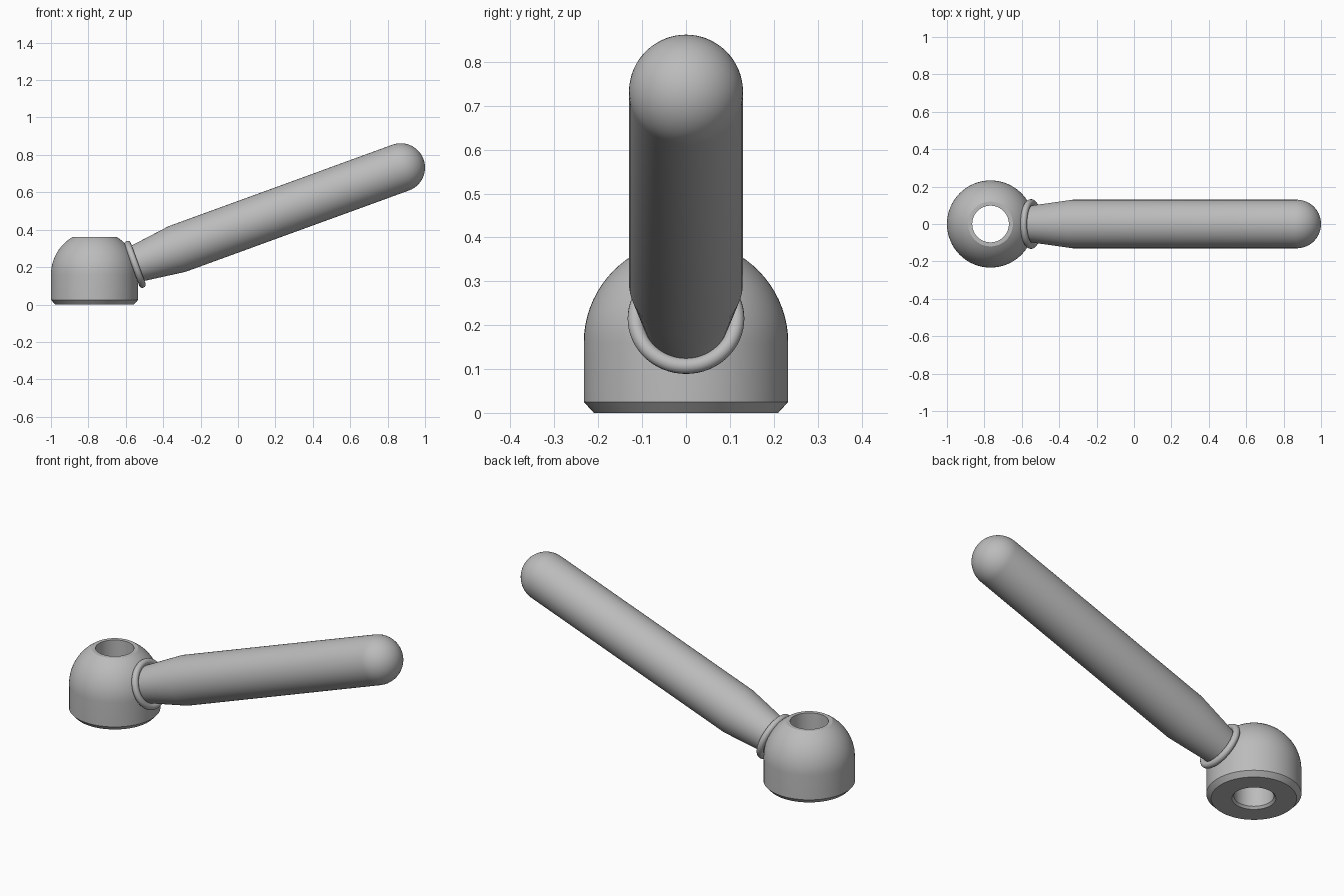
import bpy, bmesh, math
from mathutils import Matrix, Vector

if "Cube" in bpy.data.objects:
    bpy.data.objects.remove(bpy.data.objects["Cube"])

metal = bpy.data.materials.new("grey metal")
metal.diffuse_color = (0.5, 0.5, 0.5, 1)
metal.use_nodes = True
metal.node_tree.nodes["Principled BSDF"].inputs["Base Color"].default_value = metal.diffuse_color


def arc(radius, height, start, end, steps):
    """Points (radius, height) on an arc centred on the spin axis, angles in degrees."""
    angles = [math.radians(start + (end - start) * i / steps) for i in range(steps + 1)]
    return [(radius * math.cos(a), height + radius * math.sin(a)) for a in angles]


def lathe(name, profile, matrix, closed=False, sides=64):
    """Spin a (radius, height) profile around local z, then place it."""
    bm = bmesh.new()
    verts = [bm.verts.new((r, 0, h)) for r, h in profile]
    edges = [bm.edges.new(p) for p in zip(verts, verts[1:])]
    if closed:
        edges.append(bm.edges.new((verts[-1], verts[0])))
    bmesh.ops.spin(bm, geom=verts + edges, axis=(0, 0, 1), cent=(0, 0, 0),
                   angle=math.tau, steps=sides)
    bmesh.ops.remove_doubles(bm, verts=bm.verts, dist=1e-5)
    bmesh.ops.recalc_face_normals(bm, faces=bm.faces)
    mesh = bpy.data.meshes.new(name)
    bm.to_mesh(mesh)
    bm.free()
    obj = bpy.data.objects.new(name, mesh)
    obj.matrix_world = matrix
    mesh.materials.append(metal)
    bpy.context.collection.objects.link(obj)
    bpy.ops.object.select_all(action='DESELECT')
    obj.select_set(True)
    bpy.context.view_layer.objects.active = obj
    bpy.ops.object.shade_smooth_by_angle(angle=math.radians(25))
    return obj


# Domed hub with chamfered foot and a through bore
HUB, BORE, DOME_Z, TOP = 0.233, 0.098, 0.16, 0.36
top_angle = math.degrees(math.asin((TOP - DOME_Z) / HUB))
hub_profile = ([(BORE, 0.012), (BORE + 0.01, 0), (HUB - 0.023, 0), (HUB, 0.025)]
               + arc(HUB, DOME_Z, 0, top_angle, 12) + [(BORE, TOP)])
lathe("hub", hub_profile, Matrix.Translation((-0.767, 0, 0)), closed=True)

# Frame of the tilted handle: local z runs from the collar to the tip
tilt = math.radians(20)
axis = Vector((math.cos(tilt), 0, math.sin(tilt)))
collar_centre = Vector((0.87, 0, 0.732)) - axis * 1.512
frame = Matrix.Translation(collar_centre) @ Matrix.Rotation(math.pi / 2 - tilt, 4, 'Y')

# Handle: tapered neck, straight grip and rounded tip
handle_profile = [(0, -0.04), (0.093, -0.04), (0.13, 0.24)] + arc(0.13, 1.512, 0, 90, 14)
lathe("handle", handle_profile, frame)

# Collar ring between hub and handle
ring_profile = [(0.115 + 0.018 * math.cos(math.tau * i / 16), 0.018 * math.sin(math.tau * i / 16))
                for i in range(16)]
lathe("collar_ring", ring_profile, frame, closed=True)
